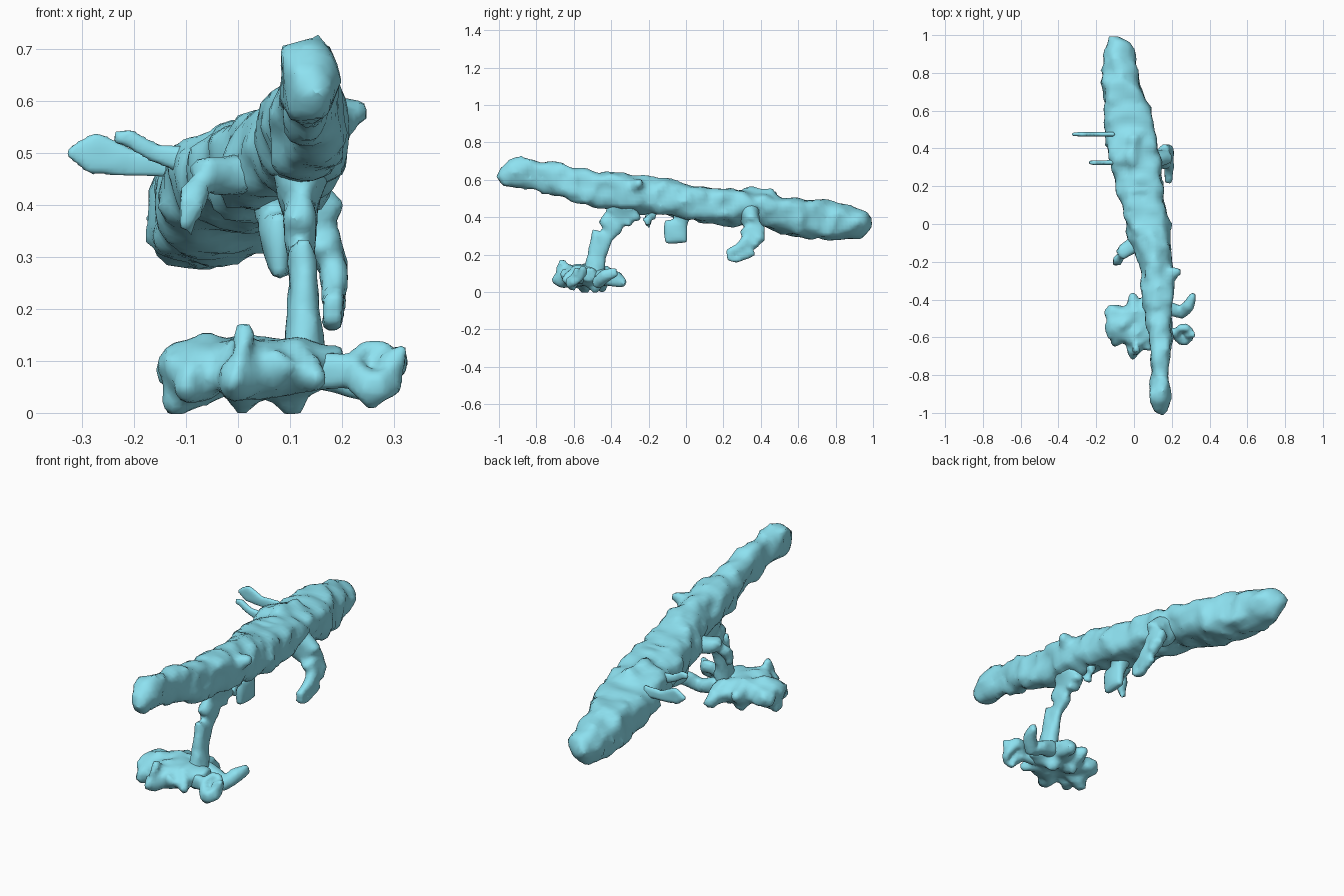
import bpy, bmesh, math
from mathutils import Vector, noise

mat = bpy.data.materials.new("pale_blue")
mat.diffuse_color = (0.27, 0.76, 0.88, 1)


def sample(path, step=0.03):
    """Resample (x, y, z, rx, rz) stations to short, even steps."""
    out = []
    for a, b in zip(path, path[1:]):
        n = max(1, round(math.dist(a[:3], b[:3]) / step))
        out += [[p + (q - p) * i / n for p, q in zip(a, b)] for i in range(n)]
    return out + [list(path[-1])]


def tube(bm, path, rough, square, sides=16):
    """Rough closed tube with a rounded-square section along a path."""
    pts = sample(path)
    rings = []
    for i, (x, y, z, ra, rb) in enumerate(pts):
        c = Vector((x, y, z))
        t = (Vector(pts[min(i + 1, len(pts) - 1)][:3]) - Vector(pts[max(i - 1, 0)][:3])).normalized()
        ref = Vector((0, 0, 1)) if abs(t.z) < 0.8 else Vector((0, 1, 0))
        u = t.cross(ref).normalized()
        v = u.cross(t)
        ring = []
        for k in range(sides):
            a = 2 * math.pi * k / sides
            ca, sa = math.cos(a), math.sin(a)
            d = (u * math.copysign(abs(ca) ** square, ca) * ra
                 + v * math.copysign(abs(sa) ** square, sa) * rb)
            p = c + d
            n = noise.noise(p * 14) + 0.8 * noise.noise(p * 31)
            ring.append(bm.verts.new(p + d.normalized() * n * rough))
        rings.append(ring)
    for r, s in zip(rings, rings[1:]):
        for k in range(sides):
            bm.faces.new((r[k], r[(k + 1) % sides], s[(k + 1) % sides], s[k]))
    bm.faces.new(rings[0][::-1])
    bm.faces.new(rings[-1])


def part(name, paths, rough=0.012, voxel=0.02, square=0.85):
    """Fuse several rough tubes into one skin."""
    bm = bmesh.new()
    for p in paths:
        tube(bm, p, rough, square)
    bmesh.ops.recalc_face_normals(bm, faces=bm.faces)
    me = bpy.data.meshes.new(name)
    bm.to_mesh(me)
    bm.free()
    me.materials.append(mat)
    ob = bpy.data.objects.new(name, me)
    bpy.context.collection.objects.link(ob)
    m = ob.modifiers.new("fuse", 'REMESH')
    m.mode = 'VOXEL'
    m.voxel_size = voxel
    m.use_smooth_shade = True
    return ob


# Long sloping trunk, with low knots fused in
part("trunk", [
    [(0.135, -1.0, 0.65, 0.025, 0.035), (0.135, -0.96, 0.635, 0.045, 0.07),
     (0.135, -0.9, 0.64, 0.055, 0.085), (0.14, -0.8, 0.625, 0.045, 0.075),
     (0.14, -0.6, 0.58, 0.06, 0.085), (0.13, -0.4, 0.54, 0.08, 0.10),
     (0.115, -0.2, 0.515, 0.09, 0.095), (0.07, 0.0, 0.48, 0.11, 0.10),
     (0.03, 0.2, 0.46, 0.125, 0.095), (-0.01, 0.4, 0.445, 0.135, 0.09),
     (-0.04, 0.6, 0.395, 0.12, 0.105), (-0.07, 0.8, 0.38, 0.095, 0.1),
     (-0.085, 0.9, 0.37, 0.08, 0.09), (-0.095, 0.935, 0.37, 0.065, 0.08),
     (-0.13, 1.0, 0.38, 0.012, 0.015)],
    [(0.13, -0.27, 0.55, 0.06, 0.06), (0.19, -0.26, 0.57, 0.035, 0.04), (0.25, -0.26, 0.59, 0.015, 0.02)],
    [(0.11, -0.2, 0.56, 0.03, 0.05), (0.11, -0.13, 0.585, 0.025, 0.035), (0.1, -0.05, 0.56, 0.02, 0.03)],
    [(0.13, -0.46, 0.59, 0.03, 0.05), (0.13, -0.41, 0.625, 0.02, 0.03), (0.13, -0.34, 0.6, 0.02, 0.03)],
    [(0.0, 0.28, 0.51, 0.03, 0.03), (0.0, 0.37, 0.545, 0.025, 0.025), (0.0, 0.47, 0.51, 0.03, 0.03)]],
    rough=0.03, voxel=0.022, square=0.75)

# Short stubs beneath the trunk
part("trunk_stubs", [
    [(0.07, 0.0, 0.44, 0.05, 0.05), (0.075, -0.06, 0.37, 0.035, 0.065), (0.08, -0.05, 0.26, 0.02, 0.06)],
    [(0.02, -0.1, 0.46, 0.04, 0.04), (-0.07, -0.16, 0.46, 0.035, 0.035),
     (-0.09, -0.2, 0.4, 0.025, 0.025), (-0.105, -0.2, 0.345, 0.018, 0.018)]], voxel=0.018)

# Two thin twigs on the left
part("left_twigs", [
    [(-0.1, 0.475, 0.48, 0.013, 0.03), (-0.2, 0.475, 0.48, 0.012, 0.026),
     (-0.28, 0.475, 0.5, 0.013, 0.042), (-0.33, 0.475, 0.5, 0.008, 0.008)],
    [(-0.08, 0.325, 0.48, 0.014, 0.03), (-0.16, 0.325, 0.5, 0.013, 0.02),
     (-0.21, 0.325, 0.53, 0.013, 0.018), (-0.24, 0.325, 0.53, 0.008, 0.012)]],
    rough=0.003, voxel=0.009)

# Drooping side branch with a small hole near its tip
part("right_branch", [
    [(0.08, 0.34, 0.42, 0.06, 0.07), (0.15, 0.35, 0.36, 0.04, 0.07),
     (0.18, 0.36, 0.29, 0.03, 0.06), (0.185, 0.3, 0.245, 0.025, 0.03),
     (0.18, 0.22, 0.2, 0.02, 0.025)],
    [(0.185, 0.38, 0.3, 0.025, 0.03), (0.19, 0.35, 0.22, 0.025, 0.03),
     (0.18, 0.27, 0.172, 0.018, 0.02), (0.18, 0.22, 0.19, 0.02, 0.02)]],
    rough=0.009, voxel=0.014)

# Leaning stem between trunk and base
part("stem", [
    [(0.12, -0.33, 0.47, 0.06, 0.09), (0.12, -0.36, 0.39, 0.035, 0.08),
     (0.12, -0.45, 0.31, 0.03, 0.055), (0.125, -0.47, 0.22, 0.03, 0.055),
     (0.13, -0.5, 0.08, 0.045, 0.05)],
    [(0.12, -0.38, 0.4, 0.03, 0.04), (0.13, -0.3, 0.37, 0.03, 0.03), (0.13, -0.27, 0.42, 0.03, 0.03)],
    [(0.12, -0.22, 0.37, 0.02, 0.025), (0.12, -0.18, 0.4, 0.025, 0.025), (0.12, -0.17, 0.45, 0.03, 0.03)]],
    voxel=0.015)

# Spiky root clump
spikes = [(-0.15, -0.45, 0.07), (-0.15, -0.56, 0.1), (-0.11, -0.63, 0.03),
          (-0.01, -0.72, 0.06), (0.09, -0.67, 0.1), (0.17, -0.65, 0.06),
          (-0.13, -0.43, 0.1), (-0.01, -0.365, 0.1), (0.06, -0.38, 0.09), (0.12, -0.32, 0.05),
          (-0.13, -0.55, 0.0), (0.11, -0.48, 0.0), (0.01, -0.44, 0.0), (0.04, -0.62, 0.03)]
clump = [[(x * 0.5 + 0.02, -0.53 + (y + 0.53) * 0.4, 0.09, 0.055, 0.055),
          (x * 0.85, -0.53 + (y + 0.53) * 0.78, 0.5 * z + 0.04, 0.035, 0.04),
          (x, y, z, 0.015, 0.016)] for x, y, z in spikes]
clump += [
    [(-0.14, -0.53, 0.08, 0.07, 0.04), (-0.06, -0.53, 0.09, 0.1, 0.055),
     (0.05, -0.54, 0.09, 0.1, 0.055), (0.15, -0.53, 0.09, 0.08, 0.05), (0.2, -0.52, 0.09, 0.04, 0.035)],
    [(0.0, -0.66, 0.04, 0.02, 0.02), (0.0, -0.68, 0.12, 0.025, 0.025), (0.012, -0.66, 0.175, 0.012, 0.012)]]
part("root_clump", clump, rough=0.018, voxel=0.015)

# Curling side roots and a small loop
loop = [(0.26 + 0.037 * math.cos(a), -0.585 + 0.037 * math.sin(a), 0.08 + 0.03 * math.sin(a), 0.02, 0.03)
        for a in (2 * math.pi * i / 10 for i in range(11))]
part("side_roots", [
    [(0.13, -0.46, 0.09, 0.04, 0.04), (0.2, -0.45, 0.07, 0.035, 0.035),
     (0.25, -0.47, 0.05, 0.035, 0.03), (0.29, -0.43, 0.09, 0.03, 0.035),
     (0.315, -0.37, 0.11, 0.015, 0.025)],
    [(0.12, -0.56, 0.08, 0.03, 0.04), (0.23, -0.58, 0.08, 0.025, 0.035)],
    [(0.24, -0.59, 0.08, 0.02, 0.03), (0.26, -0.61, 0.01, 0.012, 0.014)],
    [(0.29, -0.59, 0.09, 0.02, 0.03), (0.32, -0.59, 0.13, 0.01, 0.014)],
    loop], rough=0.006, voxel=0.011)
